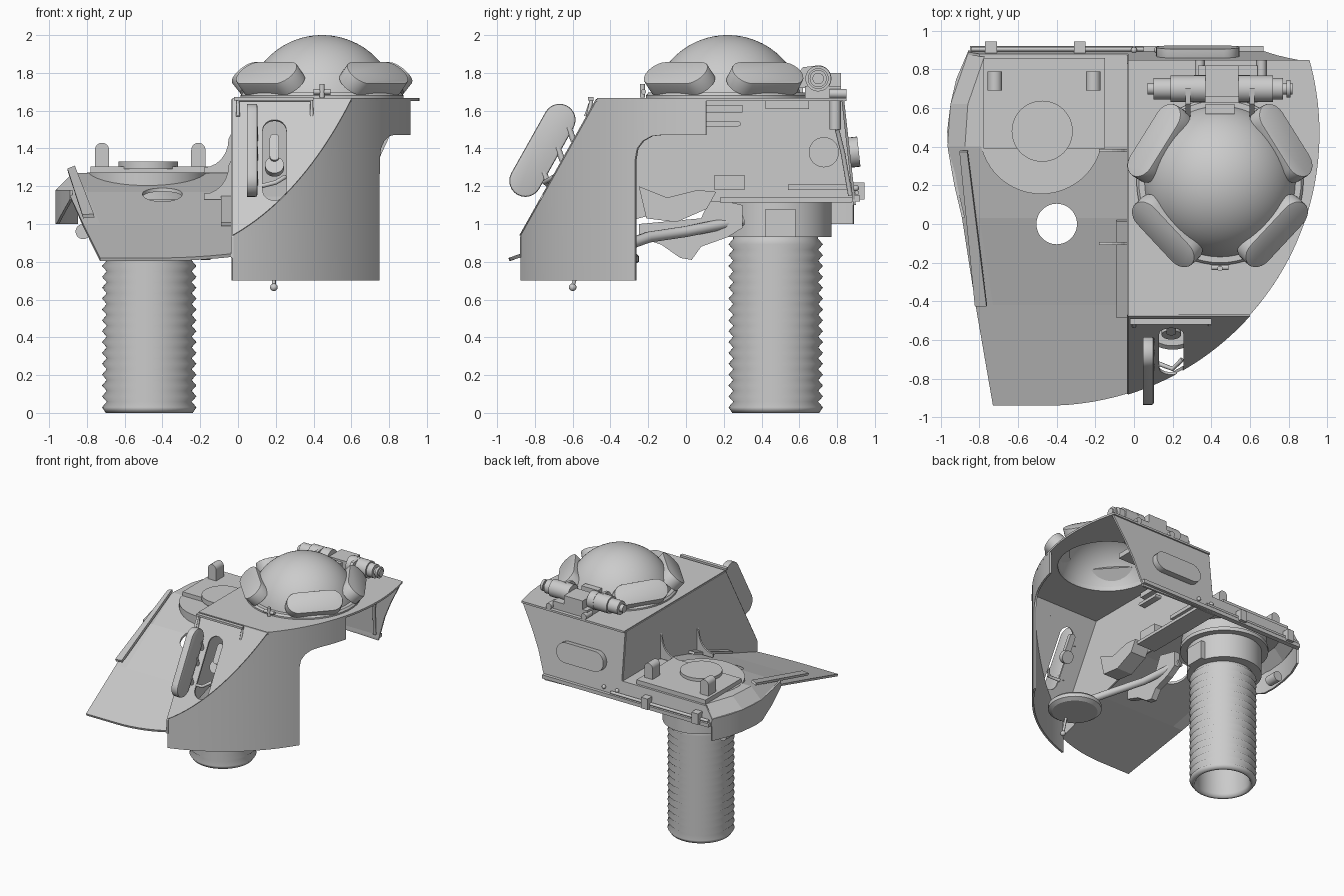
import bpy, bmesh, math
from mathutils import Vector as V, Matrix

if "Cube" in bpy.data.objects:
    bpy.data.objects.remove(bpy.data.objects["Cube"])

CX, CY, R = -0.45, 0.47, 1.41           # pivot of the curved shield
arc_y = lambda x: CY - math.sqrt(R * R - (x - CX) ** 2)
arc_x = lambda y: CX + math.sqrt(R * R - (y - CY) ** 2)
slope_z = lambda y: 0.93 + (y + 0.88) * 0.73 / 0.41
SLOPE = V((0, 0.41, 0.73)).normalized()
SLOPE_N = V((0, -0.73, 0.41)).normalized()
X, Y, Z = V((1, 0, 0)), V((0, 1, 0)), V((0, 0, 1))


def finish(name, bm, smooth=True, angle=32):
    bmesh.ops.remove_doubles(bm, verts=bm.verts, dist=1e-5)
    bmesh.ops.recalc_face_normals(bm, faces=bm.faces)
    me = bpy.data.meshes.new(name)
    bm.to_mesh(me)
    bm.free()
    ob = bpy.data.objects.new(name, me)
    bpy.context.collection.objects.link(ob)
    if smooth:
        me.polygons.foreach_set("use_smooth", [True] * len(me.polygons))
        me.set_sharp_from_angle(angle=math.radians(angle))
    return ob


def prism(name, pts, origin, u, v, thick, bevel=0, smooth=False):
    """Flat outline in the u/v plane, thickened about that plane."""
    bm = bmesh.new()
    u, v, o = V(u).normalized(), V(v).normalized(), V(origin)
    n = u.cross(v)
    f = bm.faces.new([bm.verts.new(o + u * a + v * b - n * thick / 2) for a, b in pts])
    new = bmesh.ops.extrude_face_region(bm, geom=[f])["geom"]
    bmesh.ops.translate(bm, verts=[g for g in new if isinstance(g, bmesh.types.BMVert)], vec=n * thick)
    if bevel:
        rim = [e for g in new if isinstance(g, bmesh.types.BMFace) for e in g.edges]
        bmesh.ops.bevel(bm, geom=rim, offset=bevel, segments=2, profile=0.5, affect='EDGES')
    return finish(name, bm, smooth)


def capsule(name, c, u, v, length, width, thick, bevel=0.0):
    r, h, pts = width / 2, (length - width) / 2, []
    for s, a0 in ((1, -90), (-1, 90)):
        for i in range(13):
            a = math.radians(a0 + i * 15)
            pts.append((s * h + r * math.cos(a), r * math.sin(a)))
    return prism(name, pts, c, u, v, thick, bevel, True)


def box(name, x0, x1, y0, y1, z0, z1):
    return prism(name, [(x0, y0), (x1, y0), (x1, y1), (x0, y1)], (0, 0, (z0 + z1) / 2), X, Y, z1 - z0)


def cyl(name, p, q, r, n=32):
    p, q = V(p), V(q)
    bm = bmesh.new()
    m = Matrix.Translation((p + q) / 2) @ (q - p).to_track_quat('Z', 'Y').to_matrix().to_4x4()
    bmesh.ops.create_cone(bm, cap_ends=True, segments=n, radius1=r, radius2=r, depth=(q - p).length, matrix=m)
    return finish(name, bm)


def ball(name, c, r):
    bm = bmesh.new()
    bmesh.ops.create_uvsphere(bm, u_segments=20, v_segments=12, radius=r, matrix=Matrix.Translation(c))
    return finish(name, bm)


def lathe(name, prof, x, y, n=64, angle=32):
    bm = bmesh.new()
    rings = [[bm.verts.new((x + r * math.cos(6.283185307 * i / n), y + r * math.sin(6.283185307 * i / n), z))
              for i in range(n)] for r, z in prof]
    for a, b in zip(rings, rings[1:]):
        for i in range(n):
            bm.faces.new((a[i], a[(i + 1) % n], b[(i + 1) % n], b[i]))
    bmesh.ops.dissolve_degenerate(bm, dist=1e-6, edges=bm.edges)
    return finish(name, bm, True, angle)


def sheet(name, rows, thick, smooth=True):
    """Grid of points turned into a thick plate."""
    bm = bmesh.new()
    g = [[bm.verts.new(p) for p in row] for row in rows]
    for a, b in zip(g, g[1:]):
        for i in range(len(a) - 1):
            bm.faces.new((a[i], a[i + 1], b[i + 1], b[i]))
    bmesh.ops.recalc_face_normals(bm, faces=bm.faces)
    bmesh.ops.solidify(bm, geom=bm.faces[:], thickness=thick)
    return finish(name, bm, smooth)


def tube(name, pts, r):
    cu = bpy.data.curves.new(name + "_path", 'CURVE')
    cu.dimensions, cu.bevel_depth, cu.bevel_resolution, cu.use_fill_caps = '3D', r, 3, True
    sp = cu.splines.new('POLY')
    sp.points.add(len(pts) - 1)
    for p, c in zip(sp.points, pts):
        p.co = (*c, 1)
    tmp = bpy.data.objects.new("tmp", cu)
    me = bpy.data.meshes.new_from_object(tmp)
    bpy.data.objects.remove(tmp)
    bpy.context.collection.objects.link(bpy.data.objects.new(name, me))


def cut(ob, cutter):
    m = ob.modifiers.new("opening", 'BOOLEAN')
    m.operation, m.object, m.solver = 'DIFFERENCE', cutter, 'EXACT'
    cutter.hide_render = True
    cutter.hide_set(True)


# Ribbed column, hollow from below, and its collar
prof = [(0.20, 0.88), (0.20, 0.03), (0.21, 0.0), (0.23, 0.0)]
for i in range(16):
    prof += [(0.25, 0.03 + i * 0.0575), (0.225, 0.059 + i * 0.0575)]
lathe("ribbed_column", prof + [(0.225, 0.96)], -0.47, 0.475, 64, 120)
lathe("column_collar", [(0.20, 0.93), (0.28, 0.93), (0.28, 1.13), (0.33, 1.13), (0.33, 1.16), (0.0, 1.16)], -0.47, 0.49)
box("collar_block", -0.24, -0.17, 0.42, 0.58, 0.93, 1.08)

# Left deck: sloping front, chamfered outer edge
rows = []
for k, (y, z, xo, zo) in enumerate([(-0.94, 0.82, -0.73, 0.82), (-0.42, 1.0, -0.82, 1.0), (0.03, 1.17, -0.89, 1.15),
                                    (0.4, 1.27, -0.965, 1.18), (0.62, 1.27, -0.95, 1.18), (0.88, 1.27, -0.86, 1.18)]):
    xs = [xo] + [xo + 0.09 + (-0.12 - xo) * i / 10 for i in range(11)]
    row = []
    for j, x in enumerate(xs):
        yy = min(y, arc_y(x)) if k == 0 and x < -0.45 else arc_y(x) if k == 0 else y
        row.append((x, yy, zo if j == 0 else z + (yy - y) * 0.36))
    rows.append(row)
deck = sheet("left_deck", rows, 0.018, False)
cut(deck, cyl("deck_hole_cutter", (-0.4, 0, 0.9), (-0.4, 0, 1.4), 0.105, 48))
edge = [(-0.86, 0.89, 1.0), (-0.92, 0.75, 1.0), (-0.95, 0.62, 1.0), (-0.967, 0.48, 1.0), (-0.962, 0.38, 1.0),
        (-0.93, 0.2, 1.06), (-0.89, 0.03, 1.13)]
sheet("left_skirt", [[(x, y, 1.18) for x, y, z in edge], [(x, y, z) for x, y, z in edge]], 0.015)
sheet("edge_rail", [[(-0.9, 0.38, 1.275), (-0.82, -0.42, 1.03)], [(-0.86, 0.38, 1.29), (-0.76, -0.42, 1.035)]], 0.02, False)
box("deck_platform", -0.78, -0.15, 0.39, 0.86, 1.26, 1.305)
cyl("platform_collar", (-0.48, 0.475, 1.15), (-0.48, 0.475, 1.272), 0.32, 64)
cyl("deck_cap", (-0.475, 0.48, 1.29), (-0.475, 0.48, 1.33), 0.158, 48)
for x in (-0.72, -0.21):
    capsule("lifting_lug", (x, 0.74, 1.35), Z, X, 0.16, 0.075, 0.1)
for x in (-0.74, -0.28):
    box("rear_clip", x - 0.03, x + 0.03, 0.88, 0.945, 1.13, 1.22)
cyl("side_knob", (-0.82, 0.6, 0.96), (-0.82, 0.7, 0.96), 0.04)

# Tall curved shield wall with the notched rear part
prof = [(-0.03 + 0.78 * i / 30, 0.70) for i in range(31)]
prof += [(0.7505, 1.34), (0.757, 1.40), (0.775, 1.44), (0.80, 1.465), (0.83, 1.472), (0.86, 1.472), (0.885, 1.472), (0.912, 1.472)]
sheet("curved_wall", [[(x, arc_y(x), z) for x, z in prof],
                      [(x, arc_y(x), min(1.66, slope_z(arc_y(x)))) for x, z in prof]], 0.015)

# Sloping front plate with its vision slot
xs = [-0.03 + 0.63 * i / 24 for i in range(25)]
c0 = V((0, -0.88, 0.93))
along = lambda y: (y + 0.88) / SLOPE.y
plate = prism("sloped_front", [(x, along(arc_y(x))) for x in xs] + [(-0.03, along(-0.47))], c0, X, SLOPE, 0.014)
slot_c = V((0.193, -0.653, 1.335))
cut(plate, capsule("slot_cutter", slot_c, SLOPE, X, 0.49, 0.125, 0.15))

# Left wall, rear wall and roof
prism("left_wall", [(-0.88, 0.82), (-0.88, 0.93), (-0.47, 1.66), (0.83, 1.66), (0.89, 1.12), (0.1, 1.12), (-0.25, 1.03)],
      (-0.03, 0, 0), Y, Z, 0.014)
lean = V((0, -0.06, 0.54)).normalized()
k = 1 / lean.z
prism("rear_wall", [(-0.86, 0), (-0.03, 0), (0.66, -0.02), (0.735, 0.2 * k), (0.80, 0.34 * k), (0.91, 0.54 * k), (-0.03, 0.54 * k),
                    (-0.03, 0.15 * k), (-0.8, 0.15 * k), (-0.86, 0.06 * k)], (0, 0.89, 1.12), X, lean, 0.014)
ys = [-0.47 + 1.32 * i / 32 for i in range(33)]
roof = prism("roof_plate", [(-0.03, -0.47)] + [(arc_x(y), y) for y in ys] + [(-0.03, 0.85)], (0, 0, 1.66), X, Y, 0.016)
cut(roof, cyl("roof_hole_cutter", (0.445, 0.22, 1.5), (0.445, 0.22, 1.8), 0.375, 64))
capsule("rear_window", (0.33, 0.885, 1.38), X, lean, 0.43, 0.16, 0.06, 0.008)
box("rear_sill", -0.85, 0.67, 0.88, 0.92, 1.12, 1.15)
tube("sill_rod", [(-0.84, 0.905, 1.165), (0.05, 0.905, 1.165)], 0.012)
for x in (0.0, 0.12):
    ball("rear_bolt", (x, 0.9, 1.19), 0.016)

# Curved gussets joining the wall to the deck
for y, z in ((-0.1, 1.13), (0.38, 1.27)):
    pts = [(0, 0), (-0.15, 0)] + [(-0.15 + 0.13 * math.sin(math.radians(a)), 0.18 - 0.15 * math.cos(math.radians(a)))
                                 for a in range(0, 91, 15)] + [(0, 0.22)]
    prism("gusset", pts, (-0.03, y, z), X, Z, 0.015)
sheet("gusset_flange", [[(-0.09, -0.48, 0.99), (-0.09, 0.02, 1.175)], [(-0.03, -0.48, 0.99), (-0.03, 0.02, 1.175)]], 0.02, False)

# Dome shell on a ring, with four outer visor pads
arc = [math.radians(12 + 78 * i / 20) for i in range(21)]
lathe("dome", [(0.38 * math.cos(a), 1.6 + 0.38 * math.sin(a)) for a in arc[::-1]]
      + [(0.402 * math.cos(a), 1.6 + 0.4 * math.sin(a)) for a in arc], 0.445, 0.22)
lathe("dome_ring", [(0.37, 1.65), (0.37, 1.695), (0.42, 1.695), (0.432, 1.68), (0.432, 1.66), (0.37, 1.65)], 0.445, 0.22)
for deg in (32, 148, 223, 317):
    a = math.radians(deg)
    out, tan = V((math.cos(a), math.sin(a), 0)), V((-math.sin(a), math.cos(a), 0))
    capsule("visor_pad", V((0.445, 0.22, 1.77)) + out * 0.375, tan, Z * 0.68 - out * 0.73, 0.43, 0.17, 0.085, 0.006)
box("dome_slot", 0.37, 0.52, 0.57, 0.62, 1.68, 1.81)
cyl("front_catch", (0.445, -0.23, 1.67), (0.445, -0.23, 1.74), 0.014, 16)
cyl("catch_bar", (0.40, -0.225, 1.70), (0.49, -0.225, 1.70), 0.014, 16)

# Hinge and spring barrels behind the dome
for x0, x1, r in ((0.07, 0.82, 0.03), (0.10, 0.31, 0.055), (0.59, 0.77, 0.055), (0.19, 0.31, 0.068), (0.60, 0.72, 0.068),
                  (0.31, 0.37, 0.07), (0.54, 0.60, 0.07), (0.79, 0.81, 0.045)):
    cyl("hinge_barrel", (x0, 0.70, 1.77), (x1, 0.70, 1.77), r)
box("hinge_base", 0.33, 0.64, 0.63, 0.82, 1.66, 1.73)
box("hinge_block", 0.37, 0.54, 0.66, 0.82, 1.73, 1.80)
for x in (0.28, 0.61):
    prism("hinge_arm", [(0.52, 1.72), (0.72, 1.72), (0.75, 1.80), (0.70, 1.84), (0.62, 1.83)], (x, 0, 0), Y, Z, 0.025)
for x in (0.34, 0.66):
    cyl("hinge_stop", (x, 0.76, 1.69), (x, 0.85, 1.69), 0.025, 20)

# Open front flap, its hinge pieces and the rail above the slot
capsule("slot_flap", (0.075, -0.76, 1.39), SLOPE, SLOPE_N, 0.54, 0.17, 0.055, 0.01)
for s in (-0.15, 0.0, 0.12):
    p = V((0.09, -0.653, 1.335)) + SLOPE * s
    cyl("flap_hinge", p, p + SLOPE * 0.05 + SLOPE_N * 0.06, 0.016, 16)
tube("front_rail", [(0.0, -0.53, 1.57), (0.0, -0.50, 1.655), (0.39, -0.50, 1.655), (0.39, -0.52, 1.57)], 0.01)
box("front_rail_lip", -0.02, 0.40, -0.52, -0.49, 1.655, 1.672)
inner = slot_c - SLOPE_N * 0.08
cyl("sight_ring", inner + SLOPE * 0.02, inner + SLOPE * 0.02 - SLOPE_N * 0.04, 0.05)
capsule("sight_bar", inner + SLOPE * 0.12, SLOPE, X, 0.16, 0.05, 0.03)
tube("slot_latch", [(0.12, -0.72, 1.2), (0.2, -0.75, 1.22), (0.25, -0.7, 1.25)], 0.012)

# Interior fittings, seat and support arms
lathe("seat", [(0.0, 0.78), (0.17, 0.78), (0.2, 0.80), (0.2, 0.83), (0.18, 0.85), (0.0, 0.85)], 0.2, -0.45, 48)
tube("seat_arm", [(-0.2, 0.3, 1.02), (-0.1, 0.0, 0.96), (0.0, -0.2, 0.93), (0.2, -0.45, 0.84)], 0.03)
prism("support_bracket", [(-0.25, 0.93), (-0.13, 0.89), (-0.03, 0.82), (0.03, 0.81), (0.08, 0.88), (0.22, 0.93), (0.3, 0.98),
                          (0.3, 1.1), (0.13, 1.14), (0.08, 1.03), (-0.25, 1.0)], (-0.17, 0, 0), Y, Z, 0.05)
prism("cradle", [(-0.25, 1.2), (-0.21, 1.03), (-0.05, 1.01), (0.11, 1.08), (0.16, 1.17), (0.06, 1.18), (-0.1, 1.14)],
      (0.05, 0, 0), Y, Z, 0.14)
box("inner_shelf", -0.05, 0.12, 0.18, 0.88, 1.115, 1.14)
box("wall_box", -0.03, 0.06, 0.15, 0.31, 1.18, 1.26)
box("shelf_box", -0.03, 0.1, 0.54, 0.86, 1.18, 1.21)
box("roof_box", 0.2, 0.5, 0.42, 0.65, 1.61, 1.65)
box("wall_slat", -0.03, 0.02, 0.1, 0.3, 1.59, 1.63)
capsule("wall_handle", (0.0, 0.19, 1.53), Y, Z, 0.2, 0.025, 0.06)
cyl("wall_disc", (-0.03, 0.73, 1.38), (-0.01, 0.73, 1.38), 0.08)
cyl("rear_latch", (0.72, 0.79, 1.50), (0.72, 0.79, 1.65), 0.03, 20)
tube("rear_latch_rod", [(0.7, 0.80, 1.5), (0.66, 0.83, 1.38), (0.64, 0.87, 1.15)], 0.012)
tube("knob_stem", [(0.19, -0.56, 0.80), (0.19, -0.6, 0.67)], 0.01)
ball("knob", (0.19, -0.6, 0.665), 0.02)
